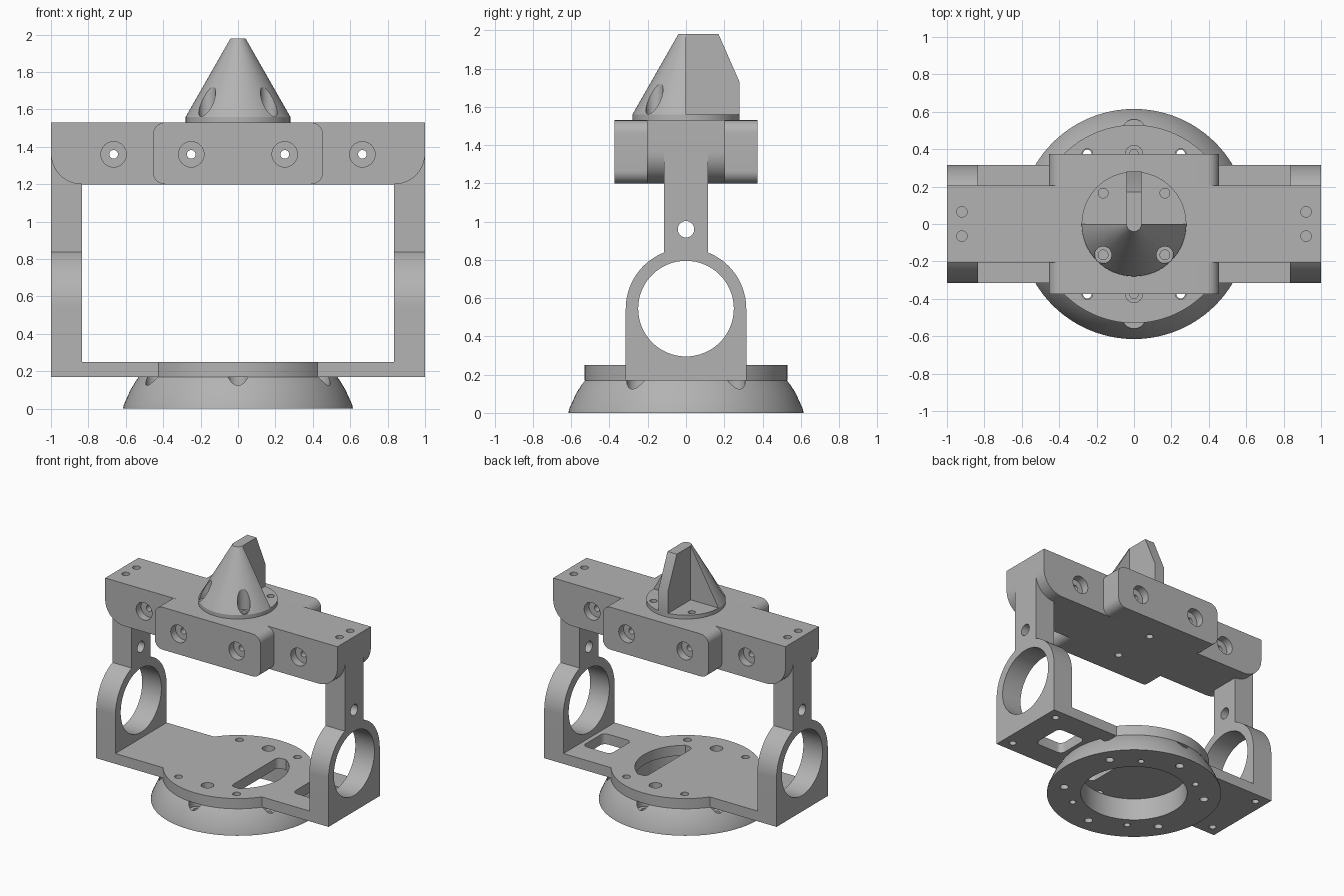
import bpy
import bmesh
from math import pi, cos, sin, asin, radians
from mathutils import Vector

old = bpy.data.objects.get("Cube")
if old:
    bpy.data.objects.remove(old, do_unlink=True)

# One grey material for the whole assembly
grey = bpy.data.materials.new("machined_grey")
grey.use_nodes = True
colour = (0.45, 0.45, 0.45, 1)
grey.diffuse_color = colour
grey.node_tree.nodes["Principled BSDF"].inputs["Base Color"].default_value = colour

AXES = {"x": lambda a, b, h: (h, a, b),
        "y": lambda a, b, h: (a, h, b),
        "z": lambda a, b, h: (a, b, h)}
SIDES = (-1, 1)


def finish(name, bm):
    bmesh.ops.recalc_face_normals(bm, faces=bm.faces[:])
    mesh = bpy.data.meshes.new(name)
    bm.to_mesh(mesh)
    bm.free()
    mesh.materials.append(grey)
    obj = bpy.data.objects.new(name, mesh)
    bpy.context.scene.collection.objects.link(obj)
    return obj


def arc(cx, cy, r, start, end, n=16):
    return [(cx + r * cos(start + (end - start) * i / n),
             cy + r * sin(start + (end - start) * i / n)) for i in range(n + 1)]


def circle(cx, cy, r, n=32):
    return arc(cx, cy, r, 0, 2 * pi, n)[:-1]


def rounded(cx, cy, hx, hy, r):
    corners = ((1, 1), (-1, 1), (-1, -1), (1, -1))
    return [p for k, (sx, sy) in enumerate(corners)
            for p in arc(cx + sx * (hx - r), cy + sy * (hy - r), r,
                         k * pi / 2, (k + 1) * pi / 2, 8)]


def prism(name, axis, parts):
    """Extrude each (outline, low, high) along an axis into one mesh."""
    bm = bmesh.new()
    for outline, low, high in parts:
        rings = [[bm.verts.new(AXES[axis](a, b, h)) for a, b in outline]
                 for h in (low, high)]
        bm.faces.new(rings[0])
        bm.faces.new(rings[1])
        for i in range(len(outline)):
            j = (i + 1) % len(outline)
            bm.faces.new((rings[0][i], rings[0][j], rings[1][j], rings[1][i]))
    return finish(name, bm)


def cut(obj, axis, parts):
    """Subtract the extruded parts and bake the result."""
    cutter = prism("cutter", axis, parts)
    cutter.hide_render = True
    mod = obj.modifiers.new("cut", "BOOLEAN")
    mod.operation = "DIFFERENCE"
    mod.solver = "EXACT"
    mod.object = cutter
    graph = bpy.context.evaluated_depsgraph_get()
    mesh = bpy.data.meshes.new_from_object(obj.evaluated_get(graph))
    obj.modifiers.clear()
    obj.data = mesh
    bpy.data.objects.remove(cutter, do_unlink=True)


bolts = [(sx * 0.25, sy * 0.375) for sx in SIDES for sy in SIDES]

# Flared base ring with bolt pockets
bm = bmesh.new()
profile = [(0.375, 0), (0.615, 0), (0.611, 0.02), (0.575, 0.1),
           (0.545, 0.15), (0.53, 0.17), (0.375, 0.17)]
verts = [bm.verts.new((r, 0, z)) for r, z in profile]
edges = [bm.edges.new((verts[i - 1], verts[i])) for i in range(len(verts))]
bmesh.ops.spin(bm, geom=verts + edges, cent=(0, 0, 0), axis=(0, 0, 1),
               angle=2 * pi, steps=96, use_merge=True)
bmesh.ops.remove_doubles(bm, verts=bm.verts[:], dist=0.0001)
base_ring = finish("base_ring", bm)
spots = [(0.5 * cos(radians(30 + 60 * k)), 0.5 * sin(radians(30 + 60 * k)))
         for k in range(6)]
cut(base_ring, "z", [(circle(x, y, 0.06), 0.105, 0.3) for x, y in spots])
cut(base_ring, "z", [(circle(x, y, 0.03), -0.1, 0.2) for x, y in spots]
    + [(circle(x, y, 0.023), -0.1, 0.3) for x, y in bolts])

# Lower plate: disc with two arms
half = 0.315
a = asin(half / 0.53)
outline = ([(0.835, -half), (0.835, half)] + arc(0, 0, 0.53, a, pi - a, 40)
           + [(-0.835, half), (-0.835, -half)]
           + arc(0, 0, 0.53, pi + a, 2 * pi - a, 40))
lower_plate = prism("lower_plate", "z", [(outline, 0.17, 0.25)])
cut(lower_plate, "z",
    [(circle(x, y, 0.028), 0, 1) for x, y in bolts]
    + [(circle(0, s * 0.375, 0.045), 0.2, 1) for s in SIDES]
    + [(rounded(0.68, 0, 0.12, 0.13, 0.04), 0, 1)]
    # D-shaped window with softened corners
    + [(arc(0, 0, 0.36, -0.95, 0.95, 24)
        + arc(0.175, 0.255, 0.035, pi / 2, pi, 6)
        + arc(0.175, -0.255, 0.035, pi, 1.5 * pi, 6), 0, 1)])
cut(lower_plate, "z", [(circle(0, s * 0.375, 0.023), 0, 1) for s in SIDES])

# Side uprights with a large bore, narrow stem and cable hole
stem = 0.115
b = asin(stem / half)
outline = ([(-half, 0.17), (half, 0.17)]
           + arc(0, 0.545, half, 0, pi / 2 - b, 20)
           + [(stem, 1.365), (-stem, 1.365)]
           + arc(0, 0.545, half, pi / 2 + b, pi, 20))
for label, s in (("left", 1), ("right", -1)):
    low, high = sorted((s * 0.835, s * 1.0))
    upright = prism(label + "_upright", "x", [(outline, low, high)])
    cut(upright, "x", [(circle(0, 0.545, 0.25, 64), -2, 2),
                       (circle(0, 0.96, 0.043), -2, 2)])
    cut(upright, "z", [(circle(s * 0.92, t * 0.235, 0.025), 0, 0.25)
                       for t in SIDES])

# Top beam with rounded lower corners
outline = ([(1, 1.53), (-1, 1.53)]
           + arc(-0.835, 1.365, 0.165, pi, 1.5 * pi)
           + arc(0.835, 1.365, 0.165, 1.5 * pi, 2 * pi))
top_beam = prism("top_beam", "y", [(outline, -0.205, 0.205)])
cut(top_beam, "y", [(circle(sx * 0.665, 1.36, 0.068), *sorted((sy * 0.145, sy)))
                    for sx in SIDES for sy in SIDES])
cut(top_beam, "y", [(circle(s * x, 1.36, 0.023), -1, 1)
                    for s in SIDES for x in (0.25, 0.665)])
nose_bolts = [(sx * 0.165, sy * 0.165) for sx in SIDES for sy in SIDES]
cut(top_beam, "z",
    [(circle(sx * 0.92, sy * 0.065, 0.028), 1.45, 2) for sx in SIDES for sy in SIDES]
    + [(circle(x, y, 0.026), 1.46, 2) for x, y in nose_bolts]
    + [(circle(0, s * 0.17, 0.026), 1, 1.3) for s in SIDES])

# Front and back clamp pads
for label, s in (("front", -1), ("back", 1)):
    low, high = sorted((s * 0.205, s * 0.373))
    pad = prism(label + "_clamp_pad", "y",
                [(rounded(0, 1.365, 0.455, 0.165, 0.065), low, high)])
    cut(pad, "y", [(circle(t * 0.25, 1.36, 0.068), *sorted((s * 0.313, s)))
                   for t in SIDES])
    cut(pad, "y", [(circle(t * 0.25, 1.36, 0.023), -1, 1) for t in SIDES])

# Nose: base disc, half cone and rear fin
nose_disc = prism("nose_disc", "z", [(circle(0, 0, 0.28, 64), 1.53, 1.56)])
cut(nose_disc, "z", [(circle(x, y, 0.026), 1, 2) for x, y in nose_bolts])

bm = bmesh.new()
bmesh.ops.create_cone(bm, cap_ends=True, segments=64, radius1=0.28,
                      radius2=0.04, depth=0.42)
bmesh.ops.translate(bm, verts=bm.verts[:], vec=Vector((0, 0, 1.77)))
bmesh.ops.bisect_plane(bm, geom=bm.verts[:] + bm.edges[:] + bm.faces[:],
                       dist=0.0001, plane_co=(0, 0, 0), plane_no=(0, 1, 0),
                       clear_outer=True)
bmesh.ops.holes_fill(bm, edges=[e for e in bm.edges if e.is_boundary], sides=0)
nose_cone = finish("nose_half_cone", bm)
cut(nose_cone, "z", [(circle(s * 0.165, -0.165, 0.045), 1.5, 2.1) for s in SIDES])

prism("nose_fin", "x", [([(0, 1.56), (0.28, 1.56), (0.28, 1.73),
                          (0.17, 1.98), (0, 1.98)], -0.04, 0.04)])

# Smooth curved walls, keep machined edges sharp
bpy.ops.object.select_all(action="DESELECT")
for obj in bpy.context.scene.objects:
    if obj.type == "MESH" and grey.name in obj.data.materials:
        obj.select_set(True)
        bpy.context.view_layer.objects.active = obj
bpy.ops.object.shade_smooth_by_angle(angle=radians(30))
